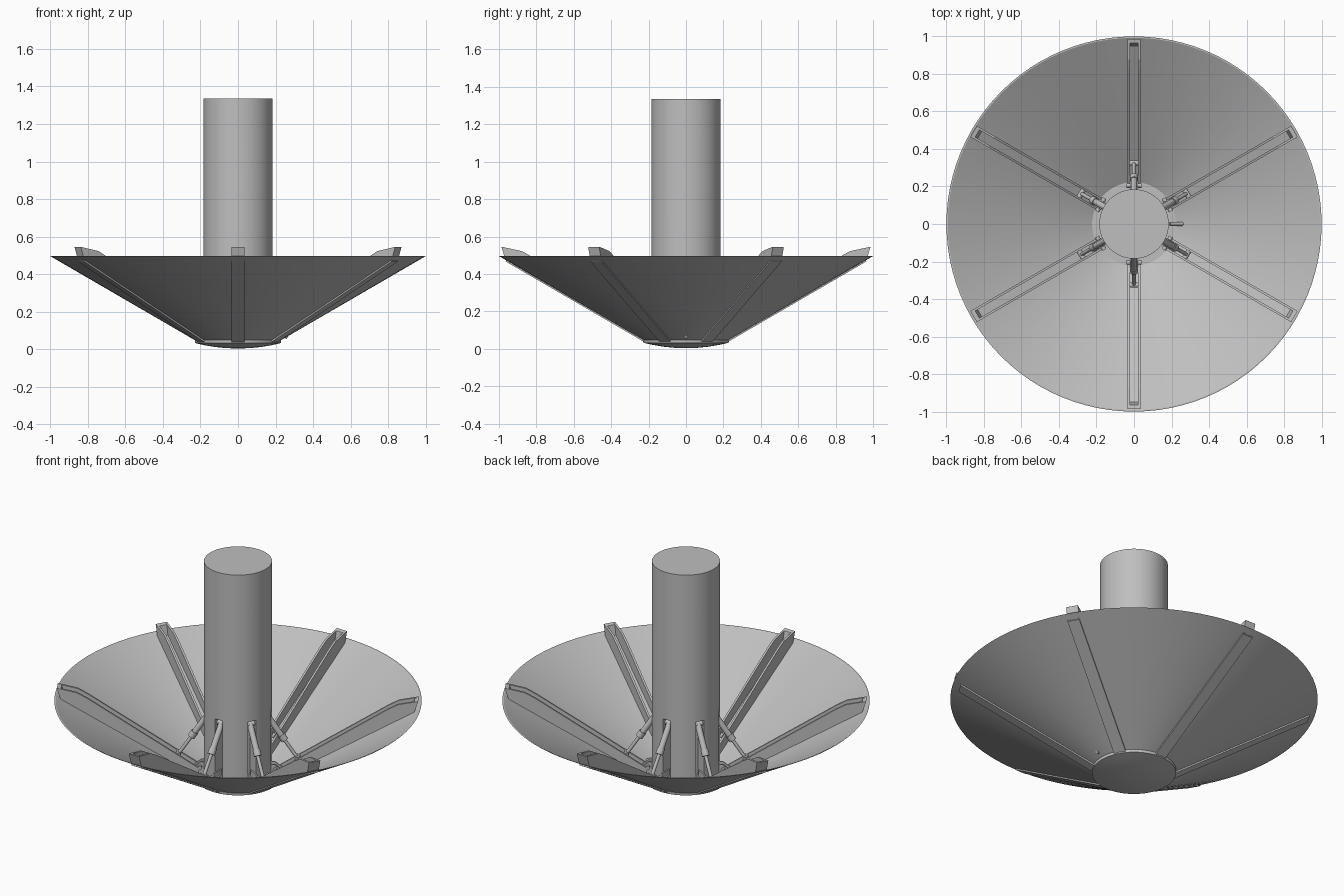
import bpy, bmesh
from math import pi, cos, sin, radians
from mathutils import Vector, Matrix

cube = bpy.data.objects.get("Cube")
if cube:
    bpy.data.objects.remove(cube, do_unlink=True)

grey = bpy.data.materials.new("light_grey")
grey.use_nodes = True
grey.diffuse_color = (0.52, 0.52, 0.52, 1)
grey.node_tree.nodes["Principled BSDF"].inputs["Base Color"].default_value = (0.52, 0.52, 0.52, 1)


def finish(name, bm, smooth=True):
    bmesh.ops.recalc_face_normals(bm, faces=bm.faces)
    me = bpy.data.meshes.new(name)
    bm.to_mesh(me)
    bm.free()
    ob = bpy.data.objects.new(name, me)
    bpy.context.scene.collection.objects.link(ob)
    me.materials.append(grey)
    if smooth:
        bpy.ops.object.select_all(action="DESELECT")
        ob.select_set(True)
        bpy.context.view_layer.objects.active = ob
        bpy.ops.object.shade_smooth_by_angle(angle=radians(30))
    return ob


def revolve(name, profile, closed=False, steps=96):
    """Spin an (r, z) profile about the vertical axis."""
    bm = bmesh.new()
    vs = [bm.verts.new((r, 0, z)) for r, z in profile]
    pairs = list(zip(vs, vs[1:])) + ([(vs[-1], vs[0])] if closed else [])
    es = [bm.edges.new(p) for p in pairs]
    bmesh.ops.spin(bm, geom=vs + es, cent=(0, 0, 0), axis=(0, 0, 1),
                   angle=2 * pi, steps=steps)
    bmesh.ops.remove_doubles(bm, verts=bm.verts, dist=1e-5)
    return finish(name, bm)


def slab(bm, outline, y0, y1):
    """Extrude an (r, z) outline sideways from y0 to y1."""
    face = bm.faces.new([bm.verts.new((r, y0, z)) for r, z in outline])
    ext = bmesh.ops.extrude_face_region(bm, geom=[face])
    bmesh.ops.translate(bm, vec=(0, y1 - y0, 0),
                        verts=[g for g in ext["geom"] if isinstance(g, bmesh.types.BMVert)])


def rod(bm, a, b, radius, seg=16):
    """Round bar between two points."""
    a, b = Vector(a), Vector(b)
    rot = (b - a).to_track_quat("Z", "Y").to_matrix().to_4x4()
    bmesh.ops.create_cone(bm, cap_ends=True, segments=seg, radius1=radius, radius2=radius,
                          depth=(b - a).length, matrix=Matrix.Translation((a + b) / 2) @ rot)


def dish_z(r):
    return 0.045 + (r - 0.225) * 0.581


# Conical dish, base cap and central column
revolve("dish", [(0.2, dish_z(0.2)), (1, dish_z(1)), (0.992, dish_z(1)),
                 (0.2, dish_z(0.2) + 0.006)], closed=True)
revolve("base_cap", [(0, 0.004), (0.06, 0.005), (0.12, 0.011), (0.18, 0.021),
                     (0.228, 0.032), (0.23, 0.05), (0, 0.05)])
column = revolve("column", [(0, 0.045), (0.185, 0.045), (0.185, 1.335), (0, 1.335)])

# Pockets in the column behind each actuator
bm = bmesh.new()
for k in range(6):
    a = radians(30 + 60 * k)
    m = (Matrix.Rotation(a, 4, "Z") @ Matrix.Translation((0.17, 0, 0.26))
         @ Matrix.Diagonal((0.13, 0.048, 0.38, 1)))
    bmesh.ops.create_cube(bm, size=1, matrix=m)
cutter = finish("slot_cutter", bm, smooth=False)
cutter.hide_render = True
cutter.hide_viewport = True
cutter.display_type = "WIRE"
cut = column.modifiers.new("slots", "BOOLEAN")
cut.operation = "DIFFERENCE"
cut.object = cutter
cut.solver = "EXACT"


def rib():
    """Open channel lying along the dish, with an upturned tip."""
    bm = bmesh.new()
    wall = [(0.21, dish_z(0.21)), (0.955, dish_z(0.955)), (0.985, 0.545),
            (0.877, 0.522), (0.82, 0.49), (0.21, dish_z(0.21) + 0.06)]
    for y in (-0.034, 0.022):
        slab(bm, wall, y, y + 0.012)
    # floor, showing slightly under the dish
    slab(bm, [(0.215, dish_z(0.215) - 0.008), (0.965, dish_z(0.965) - 0.008),
              (0.955, dish_z(0.955) + 0.016), (0.215, dish_z(0.215) + 0.016)], -0.034, 0.034)
    # tip plate
    slab(bm, [(0.945, dish_z(0.945)), (0.965, dish_z(0.965)), (0.987, 0.545), (0.965, 0.54)],
         -0.034, 0.034)
    return finish("rib", bm, smooth=False)


def actuator():
    """Telescopic strut from the column down to the rib."""
    bm = bmesh.new()
    top, mid, low = (0.155, 0, 0.42), (0.25, 0, 0.277), (0.325, 0, 0.165)
    rod(bm, top, mid, 0.017)
    rod(bm, mid, low, 0.010)
    rod(bm, (0.235, 0, 0.30), (0.255, 0, 0.27), 0.021)
    for x, z, h in ((0.155, 0.42, 0.023), (0.325, 0.165, 0.024)):
        rod(bm, (x, -h, z), (x, h, z), 0.014)
    return finish("actuator", bm)


def hinge():
    """Pivot lugs and pin at the foot of a rib."""
    bm = bmesh.new()
    for y in (-0.022, 0.014):
        slab(bm, [(0.13, 0.05), (0.24, 0.055), (0.24, 0.10), (0.2, 0.13), (0.13, 0.13)],
             y, y + 0.008)
    rod(bm, (0.205, -0.04, 0.10), (0.205, 0.04, 0.10), 0.012)
    return finish("hinge", bm)


# Repeat each assembly six times around the column
for build in (rib, actuator, hinge):
    first = build()
    for k in range(6):
        ob = first if k == 0 else first.copy()
        if k:
            bpy.context.scene.collection.objects.link(ob)
        ob.rotation_euler.z = radians(30 + 60 * k)

# Small drain pipe through the foot of the dish
bm = bmesh.new()
rod(bm, (0.19, 0, 0.105), (0.265, 0, 0.063), 0.010)
finish("drain_pipe", bm)
